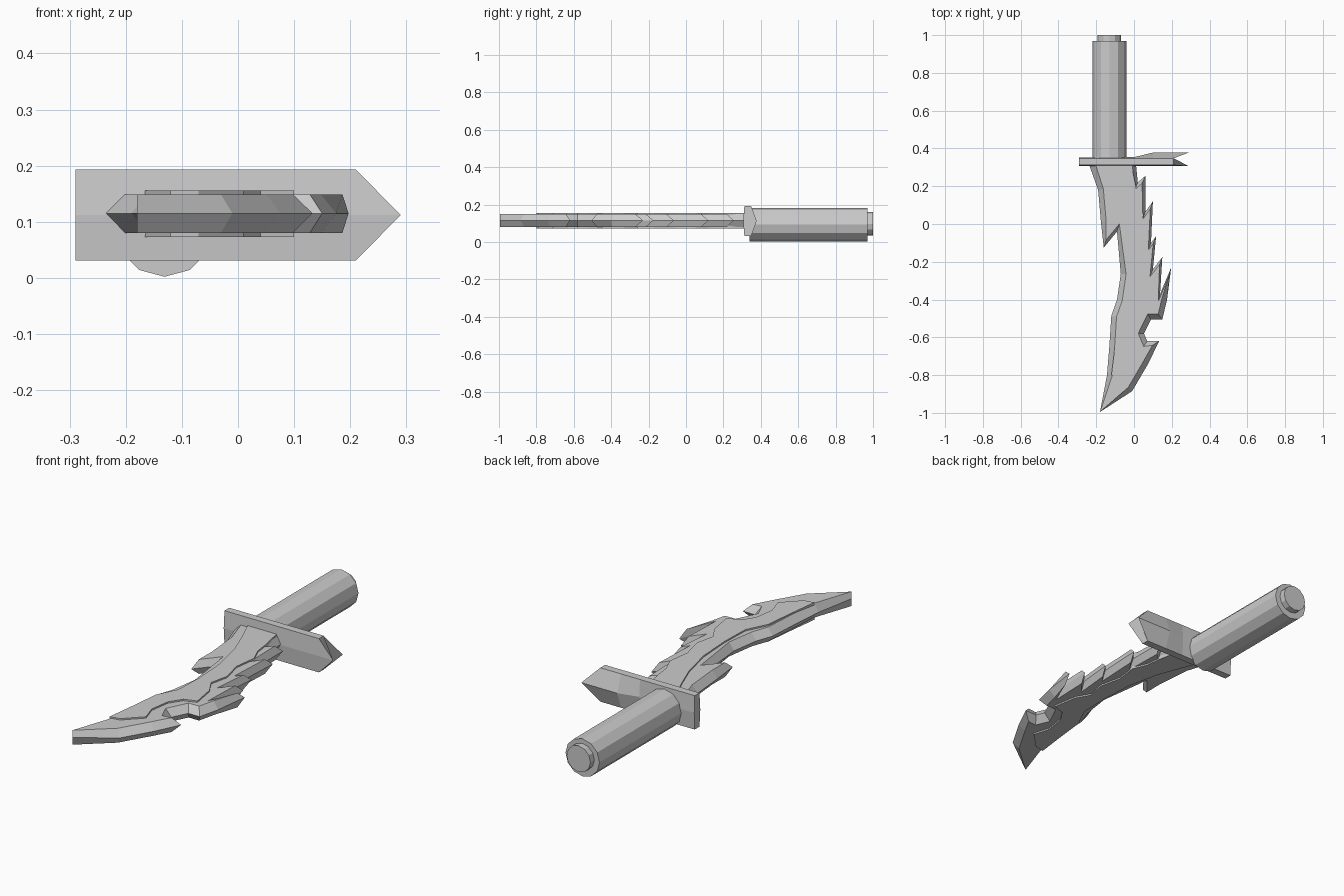
import bpy, bmesh, math
from mathutils import Vector

if "Cube" in bpy.data.objects:
    bpy.data.objects.remove(bpy.data.objects["Cube"])


def loft(name, rings):
    """Skin equal-length closed rings and cap both ends."""
    bm = bmesh.new()
    vs = [[bm.verts.new(p) for p in r] for r in rings]
    n = len(rings[0])
    for a, b in zip(vs, vs[1:]):
        for i in range(n):
            j = (i + 1) % n
            bm.faces.new((a[i], a[j], b[j], b[i]))
    bm.faces.new(vs[0][::-1])
    bm.faces.new(vs[-1])
    bmesh.ops.recalc_face_normals(bm, faces=bm.faces)
    me = bpy.data.meshes.new(name)
    bm.to_mesh(me)
    bm.free()
    ob = bpy.data.objects.new(name, me)
    bpy.context.collection.objects.link(ob)
    return ob


def inset(pts, width, limit, fixed):
    """Move each outline point inward, with limited mitres."""
    out = []
    for i, p in enumerate(pts):
        p, q, r = Vector(p), Vector(pts[i - 1]), Vector(pts[(i + 1) % len(pts)])
        e1, e2 = (p - q).normalized(), (r - p).normalized()
        n1, n2 = Vector((-e1.y, e1.x)), Vector((-e2.y, e2.x))
        m = (n1 + n2) * (width / max(0.05, 1 + n1.dot(n2)))
        if m.length > limit:
            m *= limit / m.length
        out.append(p if i in fixed else p + m)
    return out


def at(pts, z):
    return [(p[0], p[1], z) for p in pts]


def rod(name, radius, y0, y1, z):
    bpy.ops.mesh.primitive_cylinder_add(
        vertices=12, radius=radius, depth=y1 - y0,
        location=(-0.131, (y0 + y1) / 2, z), rotation=(math.pi / 2, 0, 0))
    bpy.context.object.name = name


# Grip and pommel
rod("grip", 0.09, 0.34, 0.97, 0.092)
rod("pommel", 0.063, 0.96, 1.0, 0.097)

# Crossguard: ridged back, pointed right end
sections = [(-0.29, -0.29, 0.352), (0.0, 0.0, 0.354),
            (0.10, 0.10, 0.378), (0.21, 0.29, 0.378)]
loft("crossguard", [[
    (x, 0.312, 0.193), (xm, 0.306, 0.112), (x, 0.312, 0.031),
    (x, 0.348, 0.031), (xm, yb, 0.112), (x, 0.348, 0.193)]
    for x, xm, yb in sections])

# Blade: jagged outline with a bevelled rim around the mid plane
edge = [(-.24, .32), (-.19, .18), (-.175, .01), (-.16, -.125), (-.09, -.04),
        (-.07, -.265), (-.09, -.4), (-.12, -.485), (-.13, -.64), (-.143, -.8),
        (-.18, -.995), (-.01, -.885), (.075, -.74), (.133, -.62), (.07, -.62),
        (.053, -.58), (.09, -.505), (.15, -.505), (.175, -.4), (.197, -.23),
        (.138, -.37), (.15, -.175), (.10, -.24), (.117, -.065), (.09, -.10),
        (.10, .12), (.06, .065), (.06, .255), (.02, .22), (.01, .32)]
flat = inset(edge, 0.028, 0.042, {10})
flat[0], flat[-1] = Vector((-.205, .32)), Vector((-.01, .32))
loft("blade", [at(flat, 0.08), at(edge, 0.115), at(flat, 0.149)])

# Thin raised panels on both faces of the blade
panel = [(-.17, .32), (-.12, .2), (-.075, .08), (-.04, -.08), (-.03, -.25),
         (-.035, -.4), (-.085, -.5), (-.1, -.64), (-.12, -.8), (-.07, -.79),
         (.01, -.71), (-.015, -.63), (0, -.53), (.04, -.47), (.1, -.45),
         (.08, -.33), (.04, -.26), (.06, -.17), (.035, -.06), (.05, .05),
         (.02, .12), (.01, .2), (-.015, .32)]
for name, z0, z1 in (("upper_panel", 0.14, 0.156), ("lower_panel", 0.073, 0.09)):
    loft(name, [at(panel, z0), at(panel, z1)])
